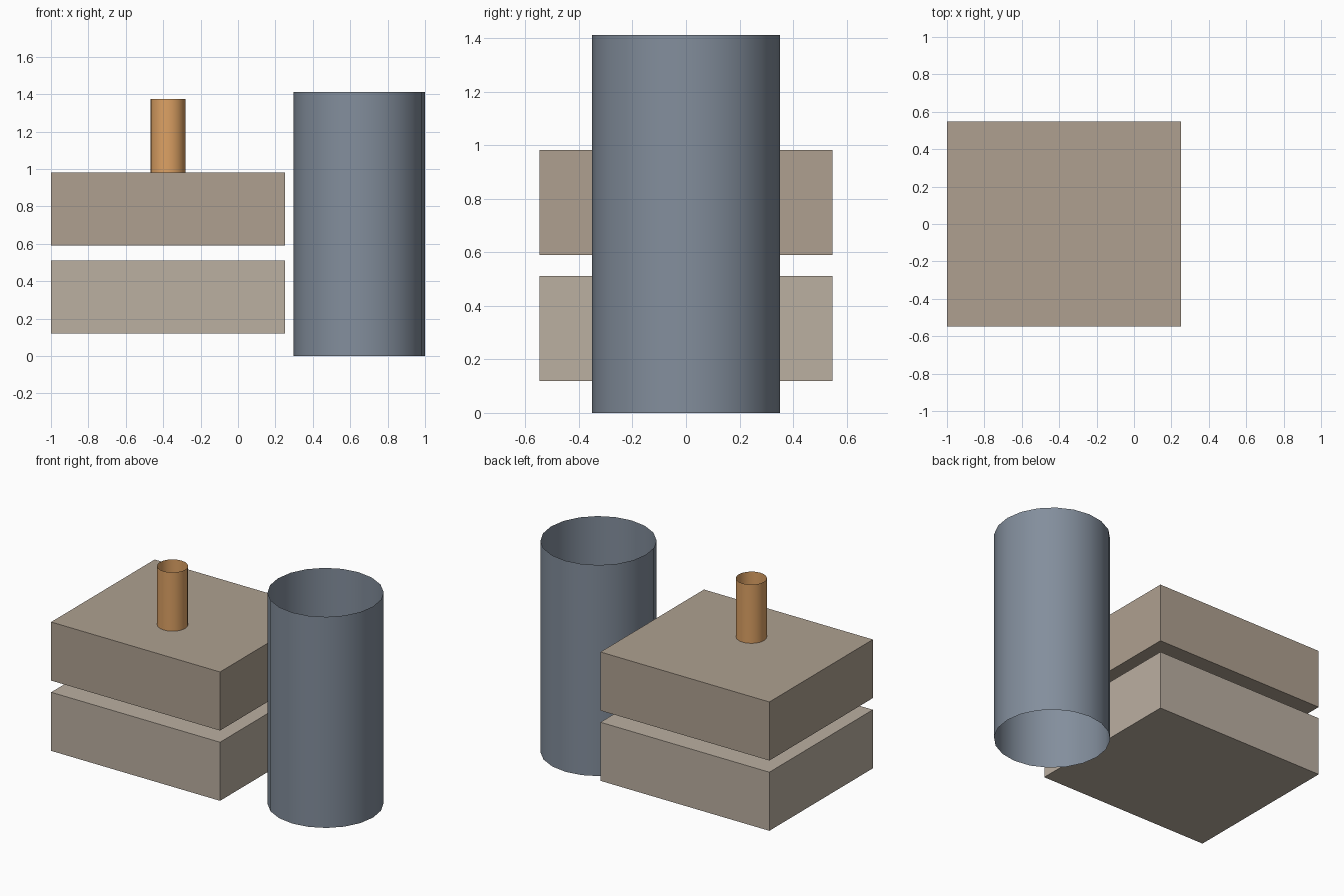
import bpy

if "Cube" in bpy.data.objects:
    bpy.data.objects.remove(bpy.data.objects["Cube"])


def material(name, rgb):
    # 0-255 display colour to linear diffuse colour
    mat = bpy.data.materials.new(name)
    mat.diffuse_color = [(c / 255) ** 2.2 for c in rgb] + [1.0]
    mat.use_nodes = True
    mat.node_tree.nodes["Principled BSDF"].inputs["Base Color"].default_value = mat.diffuse_color
    return mat


def finish(name, mat):
    obj = bpy.context.object
    obj.name = obj.data.name = name
    obj.data.materials.append(mat)
    return obj


def block(name, lo, hi, mat):
    centre = [(a + b) / 2 for a, b in zip(lo, hi)]
    bpy.ops.mesh.primitive_cube_add(size=1, location=centre)
    obj = finish(name, mat)
    obj.scale = [b - a for a, b in zip(lo, hi)]
    bpy.ops.object.transform_apply(location=False, rotation=False, scale=True)
    return obj


def open_tube(name, x, y, radius, z0, z1, mat):
    bpy.ops.mesh.primitive_cylinder_add(
        vertices=20, radius=radius, depth=z1 - z0, end_fill_type='NOTHING',
        location=(x, y, (z0 + z1) / 2))
    obj = finish(name, mat)
    bpy.ops.object.shade_smooth_by_angle()
    return obj


# Two stacked blocks with a narrow gap between them
block("lower_block", (-1, -0.547, 0.12), (0.25, 0.547, 0.512),
      material("pale_stone", (186, 174, 160)))
block("upper_block", (-1, -0.547, 0.59), (0.25, 0.547, 0.982),
      material("stone", (173, 159, 143)))

# Tall open cylinder beside the blocks
open_tube("tall_cylinder", 0.648, 0, 0.352, 0, 1.412,
          material("slate", (130, 141, 155)))

# Small open pipe standing on the upper block
open_tube("small_pipe", -0.375, -0.156, 0.094, 0.982, 1.375,
          material("copper", (220, 160, 100)))
